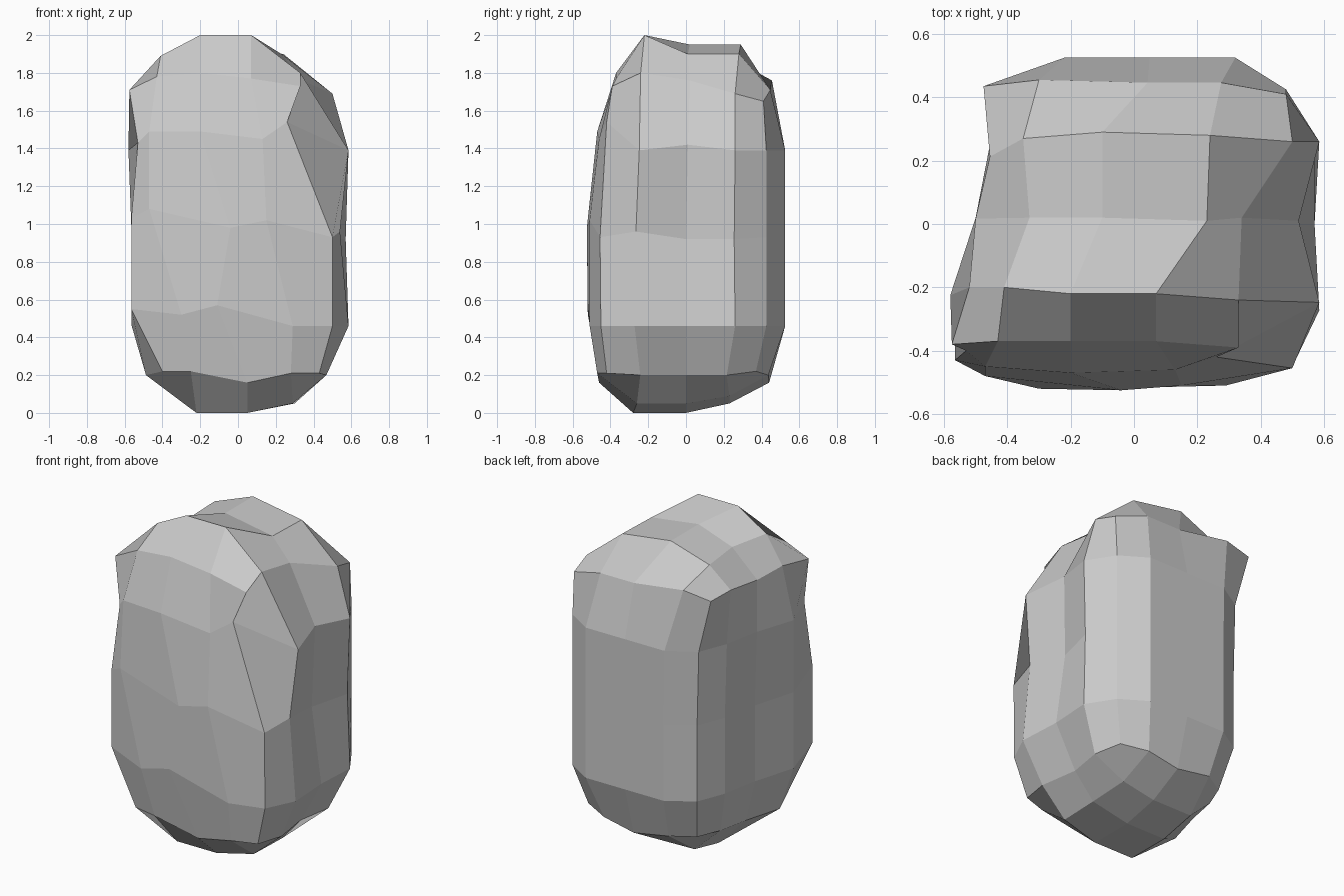
import bpy, bmesh

# plan outline of the boulder: 4 spans per side, starting front left, counter-clockwise
outline = [(-.57, -.43), (-.30, -.52), (-.02, -.525), (.29, -.515),
           (.50, -.455), (.585, -.275), (.54, 0), (.585, .26),
           (.48, .425), (.32, .525), (.05, .525), (-.22, .525),
           (-.385, .425), (-.455, .25), (-.50, .02), (-.58, -.25)]

# height and scale of the outline: left, right, front, back
levels = [(.20, .84, .80, .88, .83),
          (.46, .97, 1, .99, 1),
          (.93, .97, 1, 1, 1),
          (1.39, 1, 1, .90, 1),
          (1.71, 1, .86, .72, .85)]

# chipped places, by level: outline point -> position
chips = [
    {0: (-.40, -.43, .22), 1: (-.25, -.46, .22), 2: (.05, -.46, .16),
     3: (.28, -.47, .21), 4: (.43, -.42, .21), 8: (.41, .37, .22), 10: (.05, .44, .16)},
    {0: (-.565, -.43, .55), 1: (-.30, -.52, .52), 2: (-.11, -.52, .57), 6: (.57, 0, .46)},
    {0: (-.565, -.43, 1.03), 1: (-.47, -.48, 1.08), 2: (-.04, -.525, .98),
     3: (.15, -.51, 1.02), 5: (.54, -.265, .96), 6: (.505, 0, .92), 7: (.57, .255, .92)},
    {0: (-.53, -.40, 1.43), 1: (-.47, -.45, 1.49), 2: (-.20, -.47, 1.49),
     3: (.13, -.46, 1.45), 4: (.26, -.42, 1.54), 6: (.52, .01, 1.42)},
    {0: (-.575, -.38, 1.71), 1: (-.43, -.37, 1.78), 2: (-.20, -.37, 1.80),
     3: (.07, -.37, 1.77), 4: (.33, -.39, 1.73), 5: (.33, -.24, 1.80),
     6: (.34, .02, 1.76), 7: (.50, .26, 1.69), 8: (.48, .41, 1.65),
     11: (-.30, .455, 1.76), 12: (-.475, .435, 1.73), 15: (-.52, -.20, 1.72)},
]

bm = bmesh.new()
rings = []
for (z, left, right, front, back), chip in zip(levels, chips):
    ring = []
    for j, (x, y) in enumerate(outline):
        p = (x * (right if x > 0 else left), y * (back if y > 0 else front), z)
        ring.append(bm.verts.new(chip.get(j, p)))
    rings.append(ring)

# side walls
for a, b in zip(rings, rings[1:]):
    for j in range(16):
        k = (j + 1) % 16
        bm.faces.new((a[j], a[k], b[k], b[j]))


def cap(ring, rows):
    """Close a ring with a 4 x 4 patch around 3 x 3 inner points."""
    inner = [[bm.verts.new(p) for p in row] for row in rows]
    grid = [ring[0:5]]
    for r in range(3):
        grid.append([ring[15 - r]] + inner[r] + [ring[5 + r]])
    grid.append(ring[12:7:-1])
    for r in range(4):
        for c in range(4):
            bm.faces.new((grid[r][c], grid[r][c + 1], grid[r + 1][c + 1], grid[r + 1][c]))


# crown, front row to back row
cap(rings[-1], [[(-.41, -.20, 1.89), (-.20, -.22, 2.0), (.07, -.22, 2.0)],
                [(-.33, .02, 1.87), (-.10, .02, 1.95), (.23, .01, 1.90)],
                [(-.35, .27, 1.86), (-.10, .29, 1.95), (.24, .28, 1.90)]])

# base, front row to back row
cap(rings[0], [[(-.22, -.28, 0), (.05, -.28, 0), (.29, -.26, .05)],
               [(-.22, 0, 0), (.05, 0, 0), (.30, 0, .05)],
               [(-.22, .23, .05), (.05, .23, .05), (.27, .23, .09)]])

bmesh.ops.recalc_face_normals(bm, faces=bm.faces)
mesh = bpy.data.meshes.new("boulder")
bm.to_mesh(mesh)
bm.free()
bpy.context.collection.objects.link(bpy.data.objects.new("boulder", mesh))
